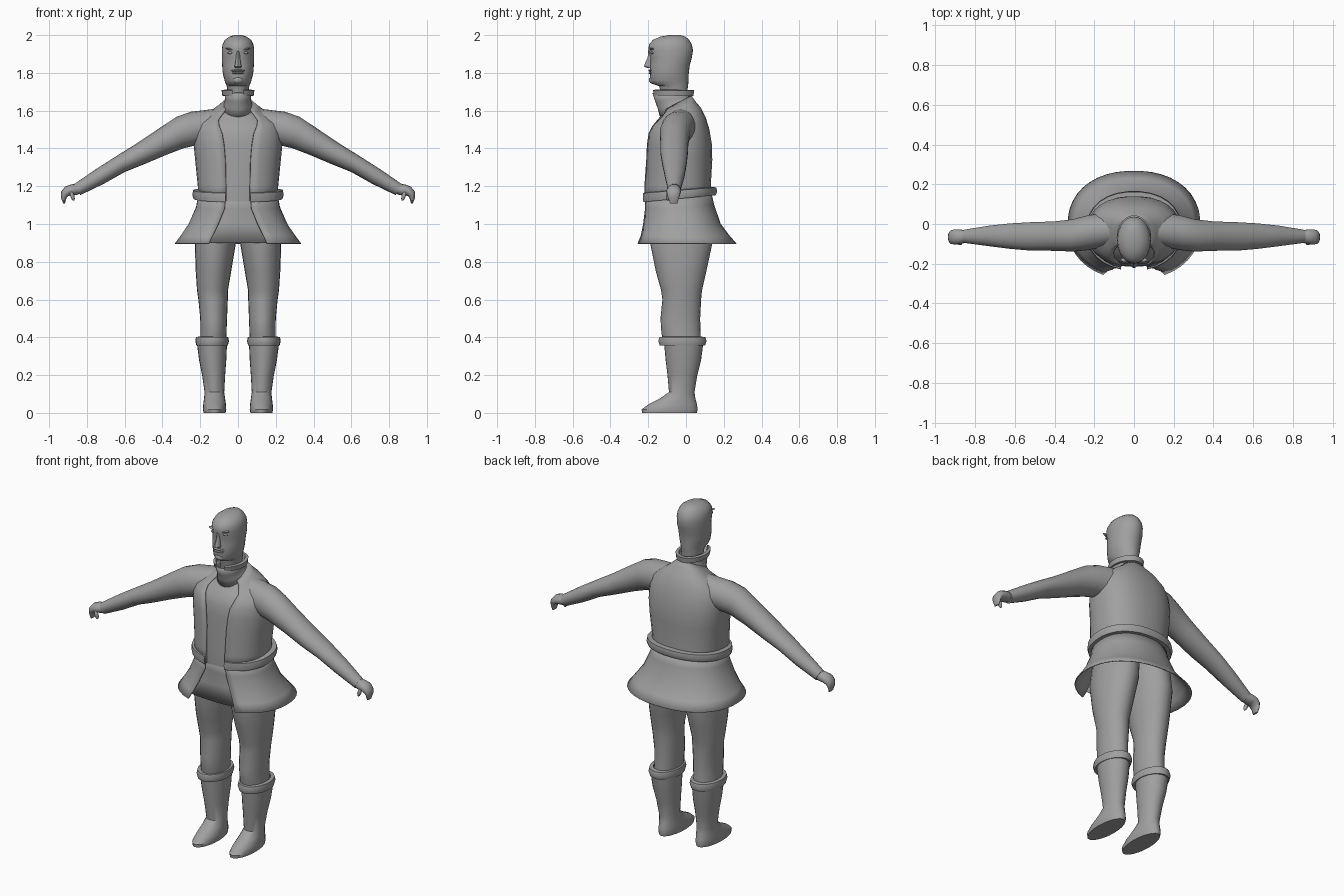
import bpy, bmesh, math
from mathutils import Vector, Matrix

grey = bpy.data.materials.new("plain_grey")
grey.diffuse_color = (0.35, 0.35, 0.35, 1)


def finish(name, bm, mirror=False, thick=0, angle=40):
    """Turn a bmesh into a smooth-shaded object."""
    bmesh.ops.recalc_face_normals(bm, faces=bm.faces)
    me = bpy.data.meshes.new(name)
    bm.to_mesh(me)
    bm.free()
    me.materials.append(grey)
    ob = bpy.data.objects.new(name, me)
    bpy.context.collection.objects.link(ob)
    bpy.ops.object.select_all(action='DESELECT')
    ob.select_set(True)
    bpy.context.view_layer.objects.active = ob
    bpy.ops.object.shade_smooth_by_angle(angle=math.radians(angle))
    if mirror:
        m = ob.modifiers.new("mirror", 'MIRROR')
        m.use_mirror_merge = False
    if thick:
        s = ob.modifiers.new("thickness", 'SOLIDIFY')
        s.thickness, s.offset = thick, -1
    return ob


def power(v, e):
    return math.copysign(abs(v) ** e, v)


def ring(zf, zb, rx, yf, yb, gap=0, cx=0, e=1.0, n=28):
    """Oval from front yf/zf to back yb/zb, optionally open at the front."""
    t0 = math.asin((gap / rx) ** (1 / e)) if gap else 0
    pts = []
    for i in range(n):
        t = t0 + (2 * math.pi - 2 * t0) * i / (n - 1 if gap else n)
        f = (1 - power(math.cos(t), e)) / 2
        pts.append(Vector((cx + rx * power(math.sin(t), e),
                           yf + (yb - yf) * f, zf + (zb - zf) * f)))
    return pts


def loft(name, rings, closed=True, caps=True, loop=False, **kw):
    bm = bmesh.new()
    rows = [[bm.verts.new(p) for p in r] for r in rings]
    n = len(rows[0])
    pairs = list(zip(rows, rows[1:])) + ([(rows[-1], rows[0])] if loop else [])
    for a, b in pairs:
        for i in range(n if closed else n - 1):
            j = (i + 1) % n
            bm.faces.new((a[i], a[j], b[j], b[i]))
    if caps and closed:
        bm.faces.new(rows[0])
        bm.faces.new(rows[-1])
    if loop and not closed:
        bm.faces.new([r[0] for r in rows])
        bm.faces.new([r[-1] for r in rows])
    return finish(name, bm, **kw)


def blob(name, loc, size, tilt=0, mirror=False):
    bm = bmesh.new()
    mat = (Matrix.Translation(loc) @ Matrix.Rotation(tilt, 4, 'Y')
           @ Matrix.Diagonal((*size, 1)))
    bmesh.ops.create_uvsphere(bm, u_segments=12, v_segments=8, radius=1, matrix=mat)
    return finish(name, bm, mirror)


# Head and neck: z, half width, front y, back y
head = [(1.58, .055, -.12, .0), (1.70, .055, -.135, .008), (1.73, .06, -.142, .01),
        (1.742, .065, -.18, .012), (1.76, .071, -.192, .013), (1.79, .079, -.19, .014),
        (1.81, .082, -.193, .016), (1.84, .084, -.19, .02), (1.88, .086, -.188, .031),
        (1.92, .086, -.2, .037), (1.95, .082, -.196, .031), (1.975, .069, -.175, .016),
        (1.992, .045, -.135, -.003), (2.0, .022, -.09, -.03)]
loft("head", [ring(z, z, rx, f, b) for z, rx, f, b in head])

# Facial features
nose = [(1.915, .009, -.2), (1.88, .011, -.203), (1.845, .017, -.22),
        (1.833, .02, -.222), (1.825, .016, -.2)]
loft("nose", [ring(z, z, rx, f, -.17, n=10) for z, rx, f in nose])
blob("upper_lip", (0, -.185, 1.812), (.038, .014, .006))
blob("lower_lip", (0, -.184, 1.799), (.032, .014, .006))
blob("chin", (0, -.176, 1.762), (.03, .02, .02))
blob("eye", (.039, -.178, 1.907), (.016, .011, .007), .15, True)
blob("brow", (.042, -.181, 1.925), (.026, .012, .005), -.25, True)

# Torso: front z, back z, half width, front y, back y, coat opening
torso = [(1.12, 1.17, .213, -.225, .135, .065), (1.2, 1.2, .213, -.225, .132, .065),
         (1.34, 1.34, .227, -.215, .14, .068), (1.42, 1.42, .235, -.212, .138, .075),
         (1.48, 1.50, .232, -.205, .125, .085), (1.52, 1.565, .212, -.188, .105, .1),
         (1.548, 1.615, .16, -.165, .08, .105), (1.575, 1.65, .11, -.142, .05, .085),
         (1.60, 1.68, .075, -.13, .03, .062)]
loft("coat_body", [ring(a, b, rx, f, k, g, e=.85) for a, b, rx, f, k, g in torso],
     closed=False, thick=.012)
loft("shirt", [ring(a, b - .012, rx - .012, f + .011, k - .012, e=.85)
               for a, b, rx, f, k, g in torso])

# Standing shirt collar and the open band around it
loft("shirt_collar", [ring(1.56, 1.655, .085, -.13, .035), ring(1.61, 1.665, .067, -.143, .025),
                      ring(1.65, 1.675, .062, -.157, .02), ring(1.695, 1.69, .066, -.172, .028)],
     caps=False, thick=.006)
loft("collar_band", [ring(1.685, 1.675, .066, -.165, .022, .028),
                     ring(1.68, 1.678, .083, -.174, .04, .028),
                     ring(1.708, 1.708, .087, -.181, .044, .028),
                     ring(1.712, 1.71, .070, -.17, .027, .028)],
     closed=False, loop=True)

# Belt, open at the front
loft("belt", [ring(1.118, 1.152, .21, -.218, .13, .065, e=.9),
              ring(1.116, 1.152, .236, -.231, .158, .065, e=.9),
              ring(1.14, 1.172, .242, -.234, .166, .065, e=.9),
              ring(1.163, 1.194, .238, -.232, .162, .065, e=.9),
              ring(1.168, 1.196, .21, -.22, .13, .065, e=.9)],
     closed=False, loop=True)

# Flared coat skirt
skirt = [(1.15, 1.165, .21, -.222, .135, .065), (1.08, 1.1, .222, -.224, .15, .072),
         (1.0, 1.0, .262, -.24, .185, .105), (.94, .94, .303, -.258, .23, .135),
         (.897, .897, .335, -.28, .268, .155)]
loft("coat_skirt", [ring(a, b, rx, f, k, g, e=.9, n=36) for a, b, rx, f, k, g in skirt],
     closed=False, thick=.006)

# Shirt tail hanging between the skirt edges
tail = [(1.16, .085, -.212), (1.08, .1, -.209), (1.0, .135, -.21), (.9, .175, -.214)]
loft("shirt_tail", [[Vector((w * i / 4, y + .016 * (i / 4) ** 2, z)) for i in range(-4, 5)]
                    for z, w, y in tail], closed=False, thick=.005)

# Legs: z, centre x, half width, front y, back y
leg = [(.33, .135, .068, -.105, .082), (.42, .13, .069, -.13, .077),
       (.5, .129, .071, -.135, .075), (.6, .132, .078, -.125, .08),
       (.65, .135, .082, -.132, .085), (.75, .13, .094, -.16, .108),
       (.9, .12, .109, -.19, .14), (1.0, .11, .105, -.19, .138), (1.1, .1, .09, -.17, .1)]
loft("leg", [ring(z, z, rx, f, b, cx=c, n=24) for z, c, rx, f, b in leg], mirror=True)

# Boots with rolled cuffs
boot = [(.0, .124, .058, -.233, .058), (.018, .124, .062, -.235, .062),
        (.045, .124, .06, -.2, .058), (.075, .124, .056, -.14, .05),
        (.11, .125, .052, -.09, .045), (.2, .129, .061, -.098, .06),
        (.28, .134, .072, -.108, .08), (.37, .138, .08, -.116, .092)]
loft("boot", [ring(z, z, rx, f, b, cx=c, n=24) for z, c, rx, f, b in boot], mirror=True)
cuff = [(.36, .068, .03), (.358, .084, .008), (.38, .089, .0), (.402, .085, .007), (.404, .066, .032)]
loft("boot_cuff", [ring(z, z, rx, -.147 + d, .109 - d, cx=.137, n=24) for z, rx, d in cuff],
     caps=False, loop=True, mirror=True)


def limb_ring(x1, z1, x2, z2, yf, yb, n=18):
    """Oval spanning a top point, a bottom point and a front/back range."""
    c = Vector(((x1 + x2) / 2, (yf + yb) / 2, (z1 + z2) / 2))
    u = Vector(((x1 - x2) / 2, 0, (z1 - z2) / 2))
    v = Vector((0, (yb - yf) / 2, 0))
    return [c + u * math.cos(a) + v * math.sin(a)
            for a in (2 * math.pi * i / n for i in range(n))]


# Sleeves and hands
sleeve = [(.12, 1.61, .12, 1.42, -.11, .06), (.25, 1.594, .205, 1.42, -.132, .045),
          (.325, 1.568, .285, 1.402, -.14, .025), (.42, 1.505, .375, 1.368, -.136, .014),
          (.54, 1.424, .50, 1.315, -.135, .01), (.64, 1.362, .60, 1.275, -.126, .004),
          (.75, 1.292, .71, 1.213, -.112, -.008), (.865, 1.213, .835, 1.153, -.096, -.028)]
loft("sleeve", [limb_ring(*r) for r in sleeve], mirror=True)
hand = [(.85, 1.212, .825, 1.165, -.09, -.035), (.885, 1.21, .855, 1.153, -.1, -.028),
        (.915, 1.198, .88, 1.153, -.104, -.026), (.936, 1.172, .898, 1.148, -.102, -.03),
        (.938, 1.142, .908, 1.138, -.096, -.036), (.926, 1.108, .916, 1.11, -.085, -.045)]
loft("hand", [limb_ring(*r, n=14) for r in hand], mirror=True)
blob("thumb", (.877, -.095, 1.148), (.011, .012, .026), .3, True)
